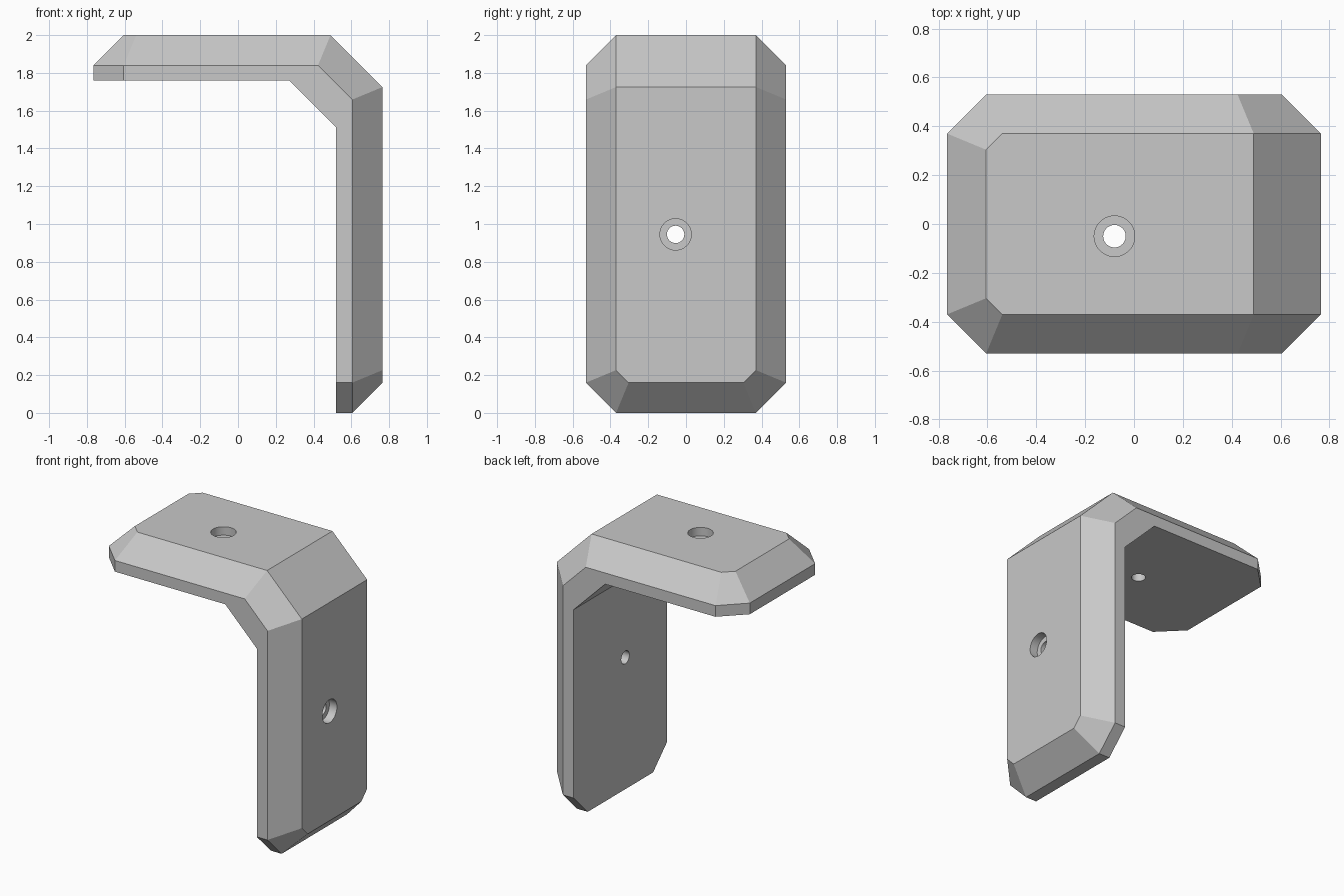
import bpy, bmesh
from math import pi
from mathutils import Vector, Matrix

if "Cube" in bpy.data.objects:
    bpy.data.objects.remove(bpy.data.objects["Cube"], do_unlink=True)

gray = bpy.data.materials.new("plain gray")
gray.use_nodes = True
COLOUR = (0.58, 0.58, 0.58, 1)
gray.diffuse_color = COLOUR
gray.node_tree.nodes["Principled BSDF"].inputs["Base Color"].default_value = COLOUR


def make_object(name, bm):
    bmesh.ops.recalc_face_normals(bm, faces=bm.faces[:])
    mesh = bpy.data.meshes.new(name)
    bm.to_mesh(mesh)
    bm.free()
    mesh.materials.append(gray)
    obj = bpy.data.objects.new(name, mesh)
    bpy.context.collection.objects.link(obj)
    return obj


def slice_off(bm, point, normal):
    """Cut away everything beyond a plane and close the cut."""
    geom = bm.verts[:] + bm.edges[:] + bm.faces[:]
    cut = bmesh.ops.bisect_plane(bm, geom=geom, plane_co=point, plane_no=normal,
                                 clear_outer=True, dist=1e-5)
    edges = [e for e in cut["geom_cut"] if isinstance(e, bmesh.types.BMEdge)]
    if edges:
        bmesh.ops.contextual_create(bm, geom=edges)


def cylinder(name, radius, depth, centre, axis):
    bm = bmesh.new()
    turn = Vector((0, 0, 1)).rotation_difference(Vector(axis)).to_matrix().to_4x4()
    bmesh.ops.create_cone(bm, cap_ends=True, segments=48, radius1=radius, radius2=radius,
                          depth=depth, matrix=Matrix.Translation(centre) @ turn)
    return make_object(name, bm)


# Outer block with all chamfers
X, Y, Z, C = 0.765, 0.53, 2.0, 0.16
bm = bmesh.new()
bmesh.ops.create_cube(bm, size=1, matrix=Matrix.Translation((0, 0, Z / 2))
                      @ Matrix.Diagonal((2 * X, 2 * Y, Z, 1)))
R = 2 ** 0.5
slice_off(bm, (0.49, 0, Z), (1, 0, 1))           # bend
slice_off(bm, (C - X, 0, Z), (-1, 0, 1))         # arm end
slice_off(bm, (X, 0, C), (1, 0, -1))             # leg end
for s in (-1, 1):
    y = s * (Y - C)
    slice_off(bm, (0, y, Z), (0, s, 1))          # arm side
    slice_off(bm, (X, y, 0), (1, s, 0))          # leg side
    slice_off(bm, (0.49, y, Z), (1 / R, s, 1 / R))   # bend side
    slice_off(bm, (-X, y, Z - C), (-1, s, 0))    # arm corner
    slice_off(bm, (X - C, y, 0), (0, s, -1))     # leg corner
    slice_off(bm, (-X, y, Z - C), (-1 / R, s / R, 1))   # sloped arm corner
    slice_off(bm, (X - C, y, 0), (1, s / R, -1 / R))    # sloped leg corner
bracket = make_object("corner_bracket", bm)

# Inner hollow
bm = bmesh.new()
profile = [(-1, -0.5), (0.52, -0.5), (0.52, 1.51), (0.27, 1.76), (-1, 1.76)]
face = bm.faces.new([bm.verts.new((x, -1, z)) for x, z in profile])
moved = bmesh.ops.extrude_face_region(bm, geom=[face])["geom"]
bmesh.ops.translate(bm, vec=(0, 2, 0), verts=[v for v in moved if isinstance(v, bmesh.types.BMVert)])
cutters = [make_object("inner_cutter", bm)]

# Counterbored screw holes in both plates
SINK = 0.06
for name, centre, axis in (("arm", Vector((-0.08, -0.05, Z)), Vector((0, 0, 1))),
                           ("leg", Vector((X, -0.055, 0.945)), Vector((1, 0, 0)))):
    cutters.append(cylinder(name + "_hole_cutter", 0.046, 0.8, centre, axis))
    cutters.append(cylinder(name + "_recess_cutter", 0.083, 2 * SINK, centre, axis))

bpy.context.view_layer.objects.active = bracket
bracket.select_set(True)
for cutter in cutters:
    cutter.hide_render = True
    mod = bracket.modifiers.new(cutter.name, 'BOOLEAN')
    mod.operation = 'DIFFERENCE'
    mod.solver = 'EXACT'
    mod.object = cutter
    bpy.ops.object.modifier_apply(modifier=mod.name)
    bpy.data.objects.remove(cutter, do_unlink=True)

bpy.ops.object.shade_smooth_by_angle(angle=pi / 9)
